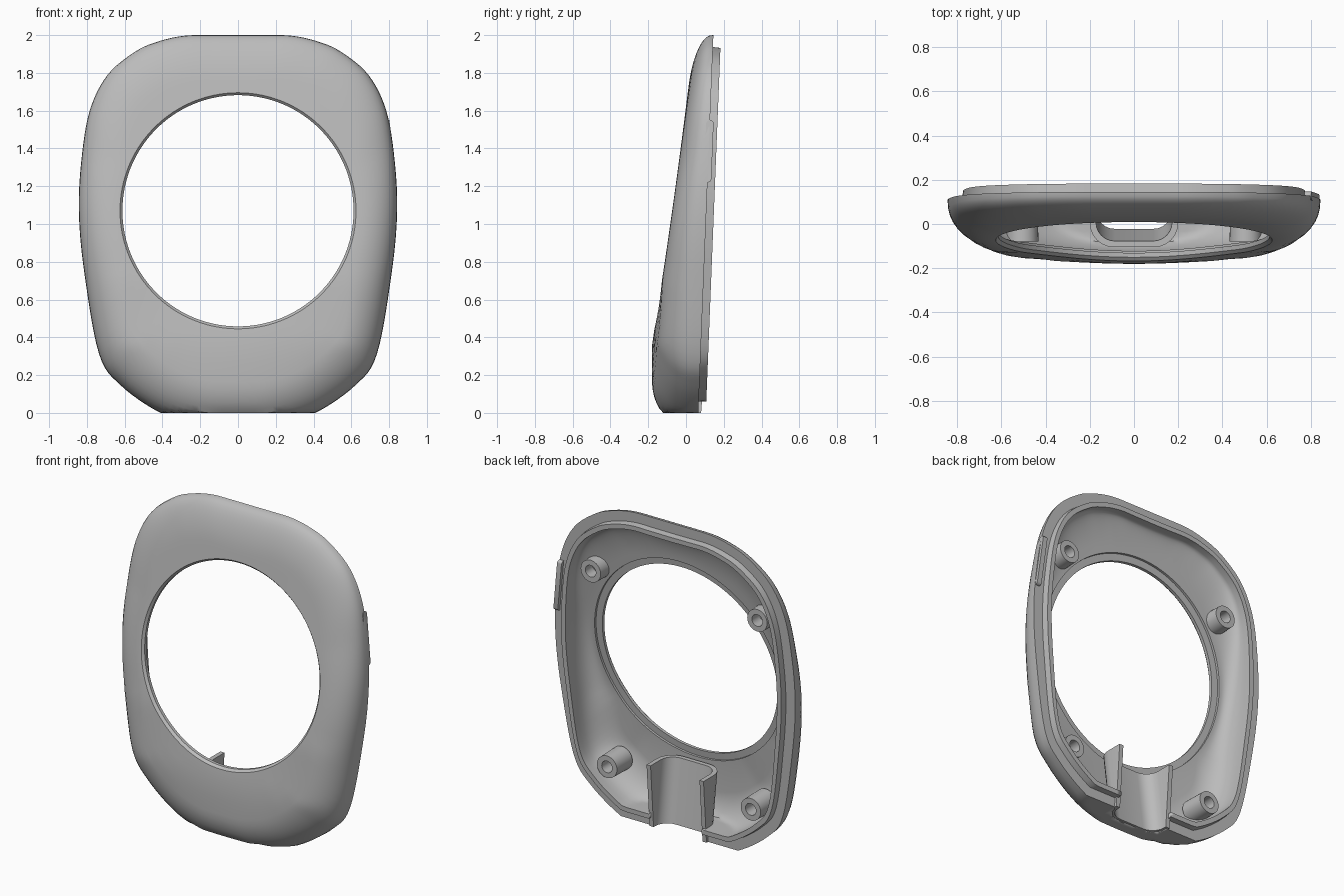
import bpy, bmesh, math
from mathutils import Vector

cube = bpy.data.objects.get("Cube")
if cube:
    bpy.data.objects.remove(cube, do_unlink=True)

grey = bpy.data.materials.new("plain grey")
grey.use_nodes = True
colour = (0.5, 0.5, 0.5, 1)
grey.diffuse_color = colour
grey.node_tree.nodes["Principled BSDF"].inputs["Base Color"].default_value = colour

HOLE_Z, HOLE_R = 1.07, 0.625
STEPS = 10


def make_object(name, bm, angle=35):
    bmesh.ops.recalc_face_normals(bm, faces=bm.faces)
    mesh = bpy.data.meshes.new(name)
    bm.to_mesh(mesh)
    bm.free()
    mesh.materials.append(grey)
    obj = bpy.data.objects.new(name, mesh)
    bpy.context.collection.objects.link(obj)
    bpy.ops.object.select_all(action="DESELECT")
    obj.select_set(True)
    bpy.context.view_layer.objects.active = obj
    bpy.ops.object.shade_smooth_by_angle(angle=math.radians(angle))
    return obj


def back_y(z):
    return 0.065 + 0.04 * z


def front_y(x, z):
    # Sloping front, more strongly curved across near the bottom
    bulge = 0.015 + 0.25 * max(0, 0.7 - z)
    return max(-0.18, -0.168 + 0.141 * (z - 0.44)) + bulge * x * x


def smooth_loop(points, per):
    # Catmull-Rom curve through a closed list of points
    out, n = [], len(points)
    for i in range(n):
        a, b, c, d = (points[(i + k) % n] for k in (-1, 0, 1, 2))
        for j in range(per):
            t = j / per
            out.append(0.5 * (2 * b + (c - a) * t + (2 * a - 5 * b + 4 * c - d) * t ** 2
                              + (3 * b - a - 3 * c + d) * t ** 3))
    return out


def loft(rings, close_rings=False, cap=False):
    bm = bmesh.new()
    loops = [[bm.verts.new(p) for p in ring] for ring in rings]
    pairs = list(zip(loops, loops[1:]))
    if close_rings:
        pairs.append((loops[-1], loops[0]))
    for a, b in pairs:
        n = len(a)
        for i in range(n):
            bm.faces.new((a[i], a[(i + 1) % n], b[(i + 1) % n], b[i]))
    if cap:
        bm.faces.new(loops[0])
        bm.faces.new(loops[-1])
    return bm


# Outline of the case, right half then mirrored
half = [(0.14, 2.0), (0.28, 1.997), (0.41, 1.97), (0.54, 1.915), (0.69, 1.79), (0.785, 1.6),
        (0.83, 1.33), (0.842, 1.05), (0.812, 0.73), (0.735, 0.31), (0.62, 0.145),
        (0.41, 0.0), (0.2, -0.065)]
points = [Vector(p) for p in [(0, 2.0)] + half + [(0, -0.075)]]
points += [Vector((-x, z)) for x, z in reversed(half)]
outline = smooth_loop(points, 6)
centre = Vector((0, HOLE_Z))


def ring(inset, y_rule, floor):
    # One loop moved from the outline towards the hole
    out = []
    for p in outline:
        d = p - centre
        room = d.length - HOLE_R
        q = centre + d.normalized() * (d.length - inset(room))
        z = max(q.y, floor)
        out.append((q.x, y_rule(q.x, z), z))
    return out


def hole_ring(radius, depth):
    return ring(lambda room: room + HOLE_R - radius, lambda x, z: front_y(x, z) + depth, 0)


def curved(a, start, width, skin, floor):
    # Rounded shoulder between the rim and the front skin
    def y_rule(x, z):
        return back_y(z) + (front_y(x, z) + skin - back_y(z)) * max(0, math.sin(a)) ** 0.8
    return ring(lambda room: start + width(room) * (1 - math.cos(a)), y_rule, floor)


def outer_width(room):
    return min(0.24, 0.92 * room)


def inner_width(room):
    return min(0.2, room - 0.145)


angles = [math.pi / 2 * i / STEPS for i in range(STEPS + 1)]
rings = [curved(a, 0, outer_width, 0, 0) for a in angles]
for t in (0.35, 0.7):
    rings.append(ring(lambda room: outer_width(room) + (room - outer_width(room)) * t, front_y, 0))
# Stepped edge of the round window
rings += [hole_ring(r, d) for r, d in
          ((0.625, 0), (0.612, 0.015), (0.612, 0.035), (0.655, 0.035), (0.655, 0.05))]
rings += [curved(a, 0.1, inner_width, 0.05, 0.09) for a in reversed(angles)]
# Raised locating lip behind the rim
for inset, rise, floor in ((0.1, 0.04, 0.09), (0.07, 0.04, 0.06), (0.065, 0.0, 0.06)):
    rings.append(ring(lambda room: inset, lambda x, z: back_y(z) + rise, floor))
case = make_object("case_shell", loft(rings, close_rings=True))


def u_path(width, front, back, radius):
    # Trough section, open at the back
    path = [(-width, back)]
    for side, start in ((-1, 180), (1, 270)):
        for k in range(7):
            a = math.radians(start + 15 * k)
            path.append((side * (width - radius) + radius * math.cos(a),
                         front + radius + radius * math.sin(a)))
    return path + [(width, back)]


def at_height(path, z):
    return [(x, y, z) for x, y in path]


def trough_front(z):
    return -0.05 - 0.1375 * z


# Opening in the bottom edge for the cable trough
cutter = make_object("trough_cutter", loft(
    [at_height(u_path(0.186, trough_front(z) + 0.014, 0.3, 0.098), z) for z in (-0.1, 0.38)],
    cap=True))
cutter.hide_render = True
cut = case.modifiers.new("trough opening", "BOOLEAN")
cut.operation = "DIFFERENCE"
cut.solver = "EXACT"
cut.object = cutter
bpy.context.view_layer.objects.active = case
bpy.ops.object.modifier_apply(modifier=cut.name)
bpy.data.objects.remove(cutter, do_unlink=True)

# Cable trough wall, leaning forward towards the top
sections = []
for z, back in ((0.0, 0.08), (0.4, 0.11)):
    front = trough_front(z)
    wall = u_path(0.2, front, back, 0.11) + u_path(0.172, front + 0.028, back, 0.085)[::-1]
    sections.append(at_height(wall, z))
make_object("cable_trough", loft(sections, cap=True))


def circle(x, y, z, r, n=32):
    return [(x + r * math.cos(2 * math.pi * i / n), y, z + r * math.sin(2 * math.pi * i / n))
            for i in range(n)]


# Hollow screw posts
for level, x, z, root in (("upper", 0.585, 1.53, 0.025), ("lower", 0.505, 0.29, -0.08)):
    for side, sign in (("left", 1), ("right", -1)):
        tip = back_y(z) - 0.005
        post = [circle(sign * x, y, z, r) for y, r in
                ((root, 0.073), (tip, 0.07), (tip, 0.037), (root + 0.02, 0.037))]
        make_object(f"{level}_{side}_screw_post", loft(post, cap=True))

# Slim side key, nearly flush with the left edge
key = []
for depth in (-0.03, 0.001):
    loop = []
    for i in range(24):
        a = 2 * math.pi * (i + 0.5) / 24
        z = 1.385 + math.copysign(0.145, math.sin(a)) + 0.02 * math.sin(a)
        edge = 0.838 - 0.24 * max(0, z - 1.15) ** 2
        loop.append((edge + depth, back_y(z) + 0.02 * math.cos(a), z))
    key.append(loop)
make_object("side_key", loft(key, cap=True))
